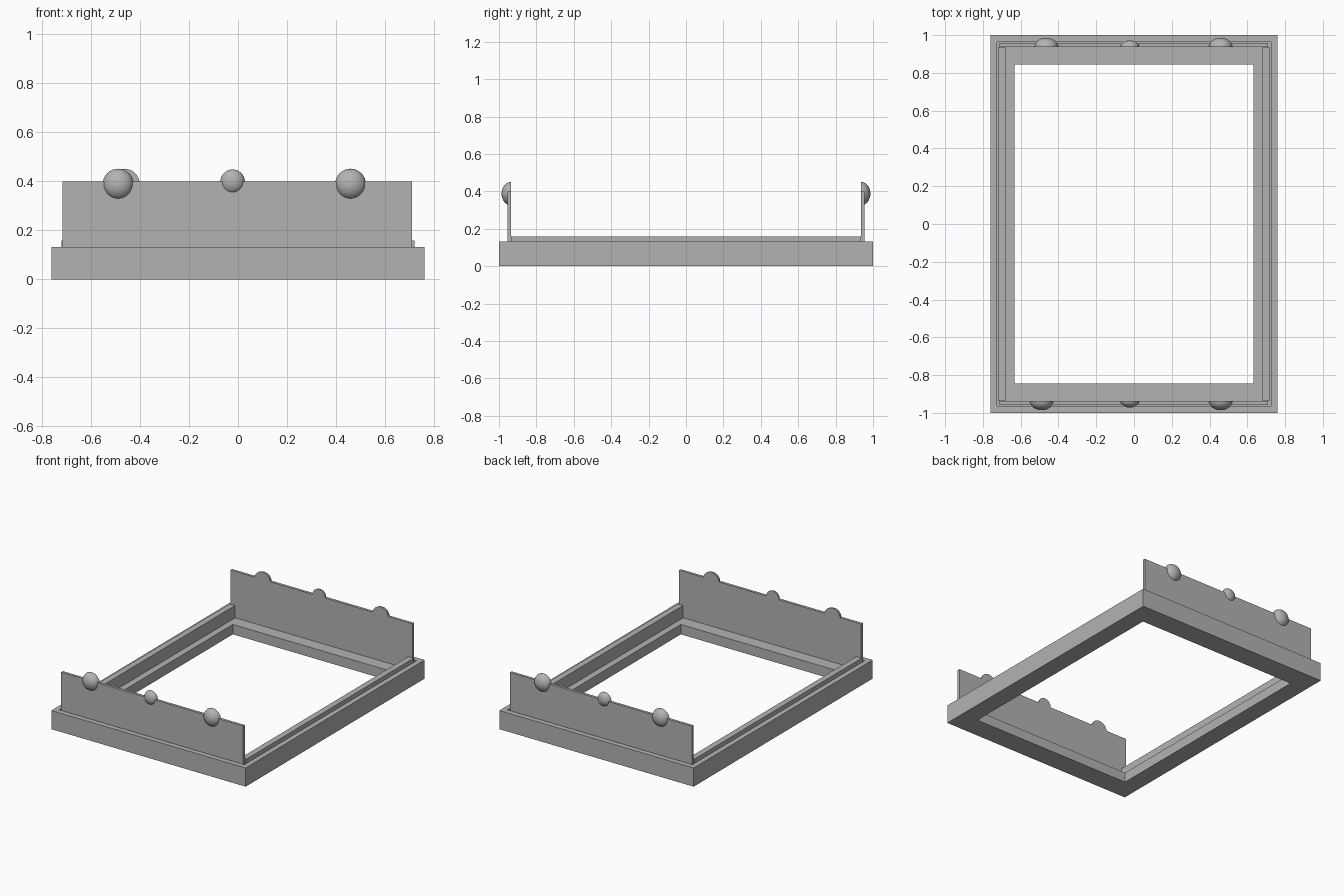
import bpy, bmesh, math
from mathutils import Matrix

cube = bpy.data.objects.get("Cube")
if cube:
    bpy.data.objects.remove(cube, do_unlink=True)

# One plain grey for everything
grey = bpy.data.materials.new("plain grey")
grey.use_nodes = True
colour = (0.45, 0.45, 0.45, 1)
grey.diffuse_color = colour
grey.node_tree.nodes["Principled BSDF"].inputs["Base Color"].default_value = colour


def finish(name, bm):
    bmesh.ops.recalc_face_normals(bm, faces=bm.faces)
    mesh = bpy.data.meshes.new(name)
    bm.to_mesh(mesh)
    bm.free()
    mesh.materials.append(grey)
    obj = bpy.data.objects.new(name, mesh)
    bpy.context.collection.objects.link(obj)
    return obj


def box(name, low, high):
    bm = bmesh.new()
    bmesh.ops.create_cube(bm, size=1)
    for v in bm.verts:
        v.co = [a + (b - a) * (c + 0.5) for a, b, c in zip(low, high, v.co)]
    return finish(name, bm)


def base_frame(rings):
    """Sweep a stepped section round a rectangle; rings are half width, half depth, height."""
    bm = bmesh.new()
    loops = [[bm.verts.new((sx * x, sy * y, z))
              for sx, sy in ((-1, -1), (1, -1), (1, 1), (-1, 1))]
             for x, y, z in rings]
    for i, loop in enumerate(loops):
        after = loops[(i + 1) % len(loops)]
        for j in range(4):
            k = (j + 1) % 4
            bm.faces.new((loop[j], loop[k], after[k], after[j]))
    return finish("base_frame", bm)


def knob(name, x, z, radius, depth, side):
    """Half ellipsoid with its flat cut on the inner face of the end panel."""
    bm = bmesh.new()
    bmesh.ops.create_uvsphere(bm, u_segments=32, v_segments=16, radius=1)
    cut = bmesh.ops.bisect_plane(bm, geom=bm.verts[:] + bm.edges[:] + bm.faces[:],
                                 plane_co=(0, 0, 0), plane_no=(0, -side, 0),
                                 clear_outer=True)
    rim = [e for e in cut["geom_cut"] if isinstance(e, bmesh.types.BMEdge)]
    bmesh.ops.holes_fill(bm, edges=rim)
    bm.transform(Matrix.Translation((x, side * INNER, z))
                 @ Matrix.Diagonal((radius, depth, radius, 1)))
    obj = finish(name, bm)
    bpy.ops.object.select_all(action="DESELECT")
    obj.select_set(True)
    bpy.context.view_layer.objects.active = obj
    bpy.ops.object.shade_smooth_by_angle(angle=math.radians(35))


INNER, OUTER = 0.936, 0.955   # end panel faces
LEDGE, LIP = 0.07, 0.132      # recessed ledge and outer lip heights

# Stepped frame with a recessed inner ledge
base_frame([(0.76, 1, 0), (0.76, 1, LIP), (0.724, 0.963, LIP),
            (0.724, 0.963, LEDGE), (0.632, 0.845, LEDGE), (0.632, 0.845, 0)])

# Side rails standing in the recess
for name, side in (("left", 1), ("right", -1)):
    xs = sorted((side * 0.677, side * 0.719))
    box(name + "_rail", (xs[0], -0.935, LEDGE), (xs[1], 0.935, 0.158))

# Upright end panels with their knobs
for name, side, right_x in (("front", -1, -0.489), ("back", 1, -0.464)):
    ys = sorted((side * INNER, side * OUTER))
    box(name + "_panel", (-0.715, ys[0], LEDGE), (0.709, ys[1], 0.398))
    knob(name + "_right_knob", right_x, 0.388, 0.063, 0.05, side)
    knob(name + "_middle_knob", -0.022, 0.398, 0.05, 0.036, side)
    knob(name + "_left_knob", 0.459, 0.388, 0.063, 0.05, side)
